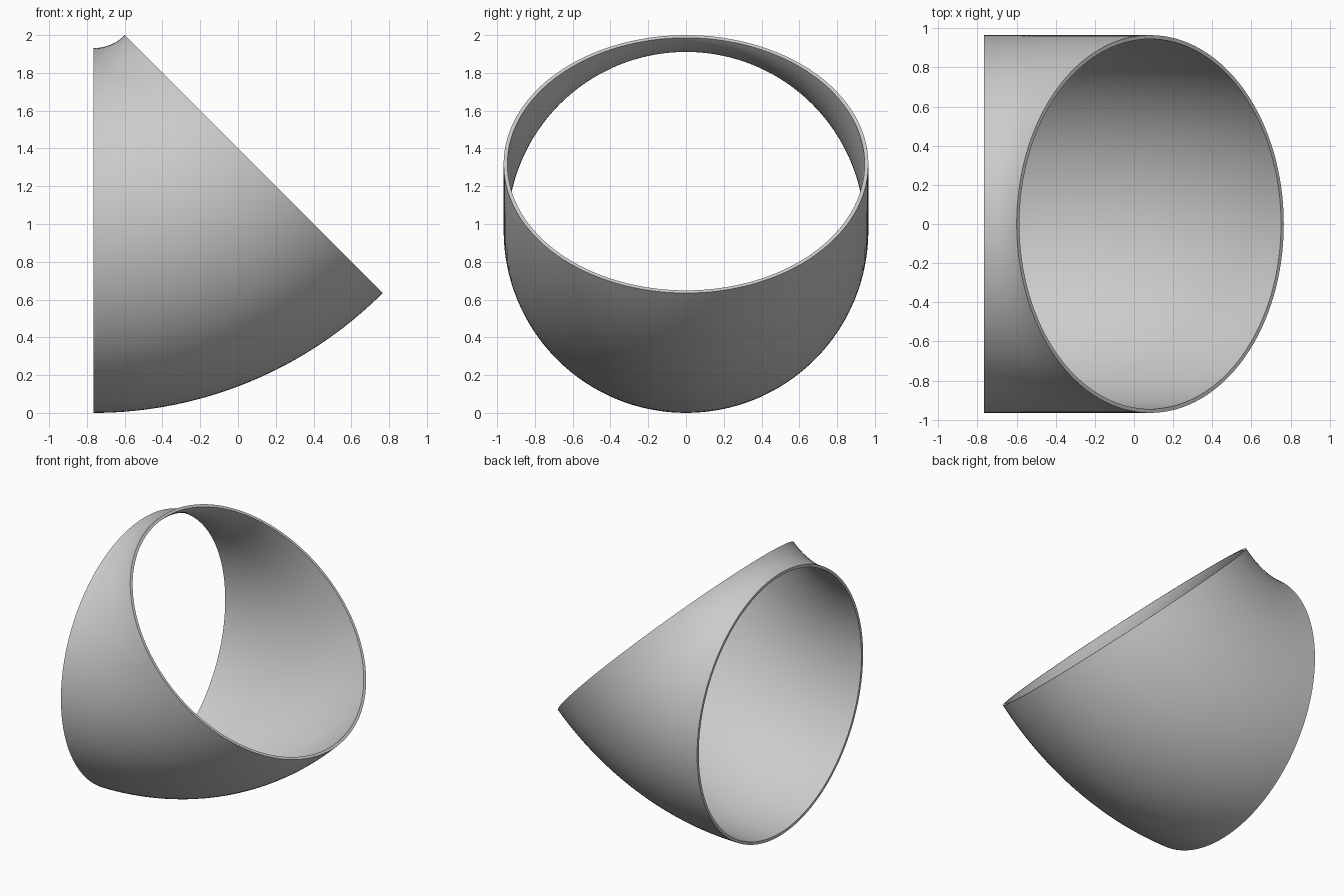
import bpy
import bmesh
from math import radians, sin, cos, pi
from mathutils import Vector

cube = bpy.data.objects.get("Cube")
if cube:
    bpy.data.objects.remove(cube, do_unlink=True)

# Pipe bend dimensions
OUTER, WALL = 0.9655, 0.02
BEND_RADIUS = 1.2005
BEND_ANGLE = radians(45)
START_X = -0.766
SEGMENTS, STEPS = 128, 32

# Plain grey material
grey = bpy.data.materials.new("plain_grey")
grey.use_nodes = True
colour = (0.6, 0.6, 0.6, 1)
grey.diffuse_color = colour
grey.node_tree.nodes["Principled BSDF"].inputs["Base Color"].default_value = colour

bm = bmesh.new()


def ring(radius):
    """Circle of vertices in the plane of the vertical opening."""
    return [bm.verts.new((START_X, radius * cos(2 * pi * i / SEGMENTS),
                          OUTER + radius * sin(2 * pi * i / SEGMENTS)))
            for i in range(SEGMENTS)]


# Flat rim of the vertical opening
outer, inner = ring(OUTER), ring(OUTER - WALL)
for i in range(SEGMENTS):
    j = (i + 1) % SEGMENTS
    bm.faces.new((outer[i], outer[j], inner[j], inner[i]))

# Sweep the rim round the bend, keeping the first rim as the end cap
rim = bm.faces[:]
cap = bmesh.ops.duplicate(bm, geom=bm.verts[:] + bm.edges[:] + rim)
cap_faces = [g for g in cap["geom"] if isinstance(g, bmesh.types.BMFace)]
bmesh.ops.spin(bm, geom=cap_faces, cent=Vector((START_X, 0, OUTER + BEND_RADIUS)),
               axis=Vector((0, -1, 0)), angle=BEND_ANGLE, steps=STEPS)
bmesh.ops.remove_doubles(bm, verts=bm.verts[:], dist=0.0001)
bmesh.ops.recalc_face_normals(bm, faces=bm.faces[:])

mesh = bpy.data.meshes.new("pipe_elbow")
bm.to_mesh(mesh)
bm.free()
mesh.materials.append(grey)
elbow = bpy.data.objects.new("pipe_elbow", mesh)
bpy.context.collection.objects.link(elbow)

# Smooth walls with crisp rims
bpy.ops.object.select_all(action="DESELECT")
elbow.select_set(True)
bpy.context.view_layer.objects.active = elbow
bpy.ops.object.shade_smooth_by_angle(angle=radians(30))
